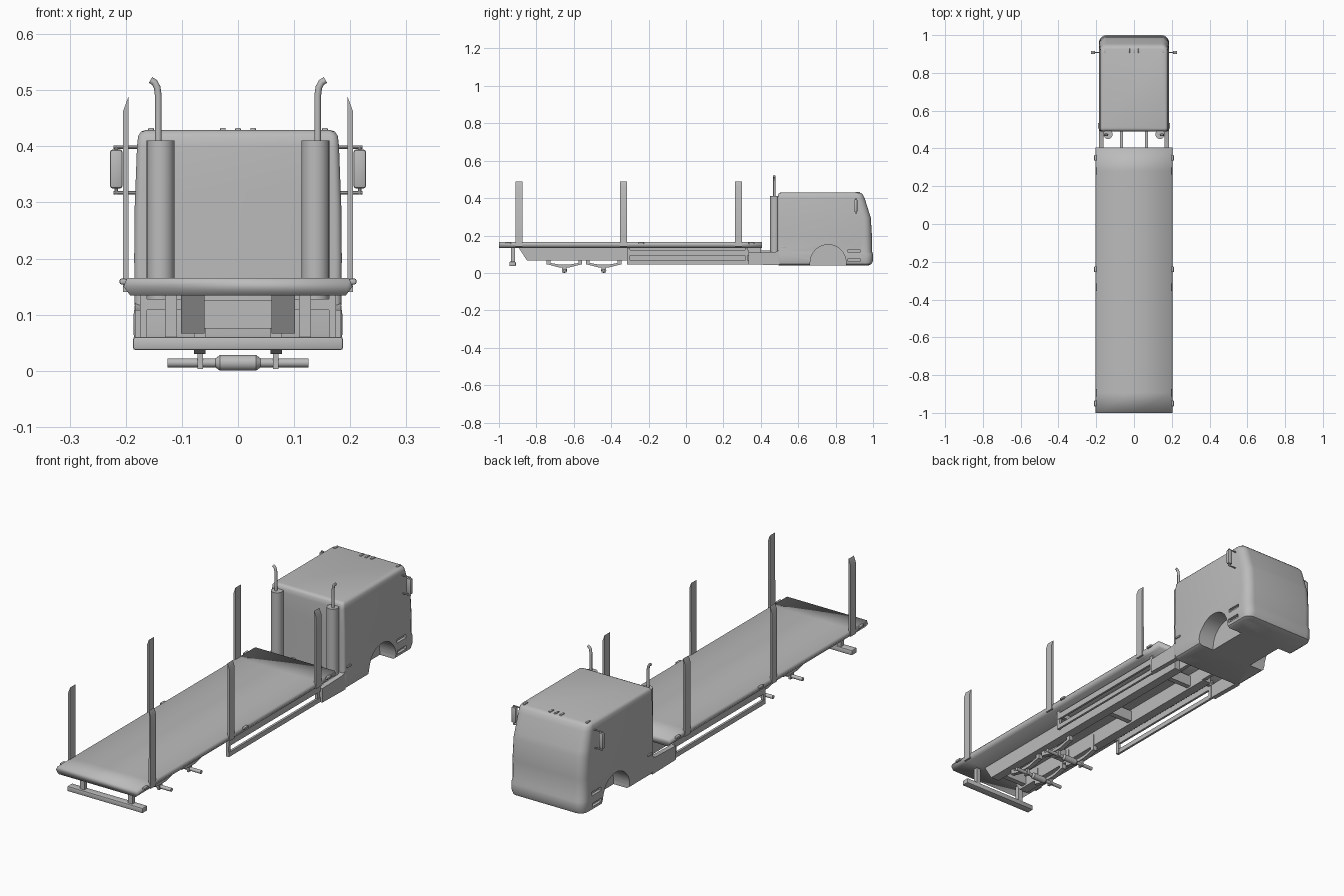
import bpy, bmesh, math
from mathutils import Vector

if "Cube" in bpy.data.objects:
    bpy.data.objects.remove(bpy.data.objects["Cube"], do_unlink=True)

grey = bpy.data.materials.new("plain grey")
grey.use_nodes = True
COLOUR = (0.5, 0.5, 0.5, 1)
grey.diffuse_color = COLOUR
grey.node_tree.nodes["Principled BSDF"].inputs["Base Color"].default_value = COLOUR


def finish(name, bm, angle=35):
    bmesh.ops.recalc_face_normals(bm, faces=bm.faces)
    mesh = bpy.data.meshes.new(name)
    bm.to_mesh(mesh)
    bm.free()
    obj = bpy.data.objects.new(name, mesh)
    mesh.materials.append(grey)
    bpy.context.collection.objects.link(obj)
    bpy.ops.object.select_all(action='DESELECT')
    bpy.context.view_layer.objects.active = obj
    obj.select_set(True)
    if angle:
        bpy.ops.object.shade_smooth_by_angle(angle=math.radians(angle))
    return obj


def box(name, x, y, z, bevel=0.0):
    """Box from (min, max) ranges, optionally with rounded edges."""
    bm = bmesh.new()
    bmesh.ops.create_cube(bm, size=1)
    for v in bm.verts:
        v.co = [r[0] + (c + 0.5) * (r[1] - r[0]) for c, r in zip(v.co, (x, y, z))]
    if bevel:
        bmesh.ops.bevel(bm, geom=bm.edges[:], offset=bevel, segments=2,
                        profile=0.5, affect='EDGES')
    return finish(name, bm)


def prism(name, profile, axis, lo, hi):
    """Extrude a 2D profile along x (profile is y,z) or y (profile is x,z)."""
    bm = bmesh.new()
    place = (lambda t, a, b: (t, a, b)) if axis == 'x' else (lambda t, a, b: (a, t, b))
    rings = [[bm.verts.new(place(t, a, b)) for a, b in profile] for t in (lo, hi)]
    loft(bm, rings)
    return finish(name, bm)


def loft(bm, rings):
    n = len(rings[0])
    for a, b in zip(rings, rings[1:]):
        for i in range(n):
            bm.faces.new((a[i], a[(i + 1) % n], b[(i + 1) % n], b[i]))
    bm.faces.new(rings[0])
    bm.faces.new(rings[-1])


def tube(name, points, radius, sides=12):
    """Round bar swept through a path; radius may be one value or a list."""
    pts = [Vector(p) for p in points]
    radii = radius if isinstance(radius, list) else [radius] * len(pts)
    bm = bmesh.new()
    rings = []
    for i, p in enumerate(pts):
        d = (pts[min(i + 1, len(pts) - 1)] - pts[max(i - 1, 0)]).normalized()
        u = Vector((0, 1, 0)) if abs(d.y) < 0.9 else Vector((1, 0, 0))
        w = d.cross(u).normalized()
        u = w.cross(d)
        rings.append([bm.verts.new(p + radii[i] * (math.cos(t) * u + math.sin(t) * w))
                      for t in (math.tau * k / sides for k in range(sides))])
    loft(bm, rings)
    return finish(name, bm)


def cut(target, cutter):
    bpy.context.view_layer.objects.active = target
    mod = target.modifiers.new("cut", 'BOOLEAN')
    mod.operation, mod.solver, mod.object = 'DIFFERENCE', 'EXACT', cutter
    bpy.ops.object.modifier_apply(modifier=mod.name)
    bpy.data.objects.remove(cutter, do_unlink=True)


def span(s, a, b):
    return tuple(sorted((s * a, s * b)))


SIDES = ((1, "left"), (-1, "right"))
STAKES = (-0.893, -0.335, 0.28)

# Cab shell: rounded plan outlines stacked by height
def outline(half, back, front, radius):
    pts = []
    corners = ((half, front, radius, 0), (-half, front, radius, 90),
               (-half, back, 0.012, 180), (half, back, 0.012, 270))
    for cx, cy, r, start in corners:
        mx, my = cx - math.copysign(r, cx), cy + (-r if cy == front else r)
        for k in range(6):
            t = math.radians(start + 18 * k)
            pts.append((mx + r * math.cos(t), my + r * math.sin(t)))
    return pts

levels = ((0.04, 0.172, 0.496, 0.975, 0.03), (0.047, 0.182, 0.492, 0.992, 0.035),
          (0.065, 0.186, 0.49, 1.0, 0.04), (0.10, 0.186, 0.49, 1.0, 0.04),
          (0.115, 0.184, 0.49, 0.994, 0.04), (0.20, 0.185, 0.49, 0.994, 0.04),
          (0.295, 0.184, 0.49, 0.988, 0.04), (0.32, 0.183, 0.49, 0.98, 0.04),
          (0.40, 0.18, 0.49, 0.955, 0.035), (0.418, 0.178, 0.492, 0.946, 0.03),
          (0.426, 0.173, 0.497, 0.938, 0.025), (0.429, 0.165, 0.505, 0.925, 0.02))
bm = bmesh.new()
loft(bm, [[bm.verts.new((x, y, z)) for x, y in outline(*rest)] for z, *rest in levels])
cab = finish("cab", bm, 40)

# Wheel arches and side slots cut from the cab
for s, side in SIDES:
    cut(cab, tube("arch_cutter", [(s * 0.105, 0.76, 0.055), (s * 0.25, 0.76, 0.055)], 0.096, 40))
    cut(cab, box("arch_base_cutter", span(s, 0.105, 0.25), (0.664, 0.856), (0.02, 0.055)))
    for z in (0.068, 0.118):
        cut(cab, box("slot_cutter", span(s, 0.172, 0.25), (0.865, 0.93), (z - 0.008, z + 0.008)))
bpy.ops.object.select_all(action='DESELECT')
cab.select_set(True)
bpy.context.view_layer.objects.active = cab
bpy.ops.object.shade_smooth_by_angle(angle=math.radians(40))

# Roof marker lights
for i, x in enumerate((-0.155, -0.027, 0, 0.027, 0.155)):
    box(f"roof_marker_{i + 1}", (x - 0.005, x + 0.005), (0.905, 0.93), (0.42, 0.433), 0.002)

# Load deck, softly shaded, with a joint at each pair of stakes
bm = bmesh.new()
rings = []
for y in (-1.0, *STAKES, 0.405):
    rings.append([bm.verts.new((x, y, z)) for x, z in
                  ((-0.198, 0.165), (0, 0.165), (0.198, 0.165),
                   (0.204, 0.15), (0.192, 0.134), (-0.192, 0.134), (-0.204, 0.15))])
loft(bm, rings)
for f in bm.faces:
    f.smooth = True
finish("load_deck", bm, 0)

# Rear bumper
box("rear_bumper", (-0.187, 0.187), (-0.945, -0.91), (0.037, 0.06), 0.004)

for s, side in SIDES:
    # Deck stakes with slanted tips
    for i, y in enumerate(STAKES):
        prism(f"{side}_stake_{i + 1}",
              [(s * 0.195, 0.14), (s * 0.205, 0.14), (s * 0.205, 0.462), (s * 0.1955, 0.488)],
              'y', y - 0.019, y + 0.019)
    # Lashing knobs on the deck edge
    for i, y in enumerate((-0.95, -0.24, 0.35)):
        box(f"{side}_lashing_knob_{i + 1}", span(s, 0.198, 0.211),
            (y - 0.015, y + 0.015), (0.154, 0.164), 0.003)
    box(f"{side}_bumper_post", span(s, 0.109, 0.13), (-0.935, -0.915), (0.055, 0.136))

    # Chassis rail with a sloping tail, and its slim front end
    prism(f"{side}_chassis_rail",
          [(-0.895, 0.136), (-0.85, 0.066), (0.4, 0.066), (0.4, 0.136)],
          'x', *span(s, 0.06, 0.102))
    box(f"{side}_front_rail", span(s, 0.058, 0.075), (0.39, 0.5), (0.07, 0.12))

    # Exhaust stack and its curved outlet pipe
    tube(f"{side}_exhaust_stack", [(s * 0.138, 0.475, 0.11), (s * 0.138, 0.475, 0.41)], 0.025, 20)
    tube(f"{side}_exhaust_pipe",
         [(s * 0.142, 0.472, 0.405), (s * 0.142, 0.472, 0.49), (s * 0.144, 0.472, 0.505),
          (s * 0.149, 0.472, 0.514), (s * 0.156, 0.472, 0.518)], 0.006)

    # Skirt behind the cab
    prism(f"{side}_skirt", [(0.335, 0.045), (0.5, 0.042), (0.5, 0.122), (0.48, 0.112),
                            (0.335, 0.108)], 'x', *span(s, 0.162, 0.184))
    box(f"{side}_door_step", span(s, 0.18, 0.19), (0.505, 0.535), (0.135, 0.144), 0.002)

    # Side guard: two bars, end posts and hangers to the rail
    for label, lo, hi in (("upper", 0.094, 0.122), ("lower", 0.046, 0.067)):
        box(f"{side}_guard_{label}_bar", span(s, 0.165, 0.175), (-0.315, 0.335), (lo, hi))
    for i, y in enumerate((-0.315, 0.315)):
        box(f"{side}_guard_post_{i + 1}", span(s, 0.162, 0.174), (y, y + 0.015), (0.046, 0.136))
        box(f"{side}_guard_hanger_{i + 1}", span(s, 0.1, 0.165), (y, y + 0.015), (0.108, 0.128))

    # Wing mirror on two arms
    box(f"{side}_mirror", span(s, 0.206, 0.228), (0.9, 0.916), (0.325, 0.394), 0.004)
    for i, z in enumerate((0.317, 0.398)):
        tube(f"{side}_mirror_arm_{i + 1}", [(s * 0.175, 0.908, z), (s * 0.222, 0.908, z)], 0.003, 8)
    tube(f"{side}_mirror_rod", [(s * 0.217, 0.908, 0.314), (s * 0.217, 0.908, 0.401)], 0.003, 8)

    # Leaf springs with hangers, clamped around each axle
    for i, y in enumerate((-0.65, -0.44)):
        prism(f"{side}_leaf_spring_{i + 1}",
              [(y - 0.09, 0.056), (y - 0.085, 0.044), (y - 0.03, 0.03), (y + 0.03, 0.03),
               (y + 0.085, 0.044), (y + 0.09, 0.056), (y + 0.03, 0.045), (y - 0.03, 0.045)],
              'x', *span(s, 0.058, 0.078))
        for e, end in ((-1, "rear"), (1, "front")):
            box(f"{side}_spring_hanger_{end}_{i + 1}", span(s, 0.058, 0.078),
                (y + e * 0.085 - 0.01, y + e * 0.085 + 0.01), (0.044, 0.12))
        box(f"{side}_axle_clamp_{i + 1}", span(s, 0.062, 0.072),
            (y - 0.012, y + 0.012), (0.003, 0.04))

# Axles with a thicker centre housing, and crossmembers between the rails
for i, y in enumerate((-0.65, -0.44)):
    xs = (-0.126, -0.04, -0.032, 0.032, 0.04, 0.126)
    tube(f"axle_{i + 1}", [(x, y, 0.014) for x in xs], [0.008, 0.008, 0.014, 0.014, 0.008, 0.008], 16)
for i, y in enumerate((-0.82, -0.545, -0.1, 0.3)):
    box(f"crossmember_{i + 1}", (-0.065, 0.065), (y - 0.012, y + 0.012), (0.075, 0.125))
